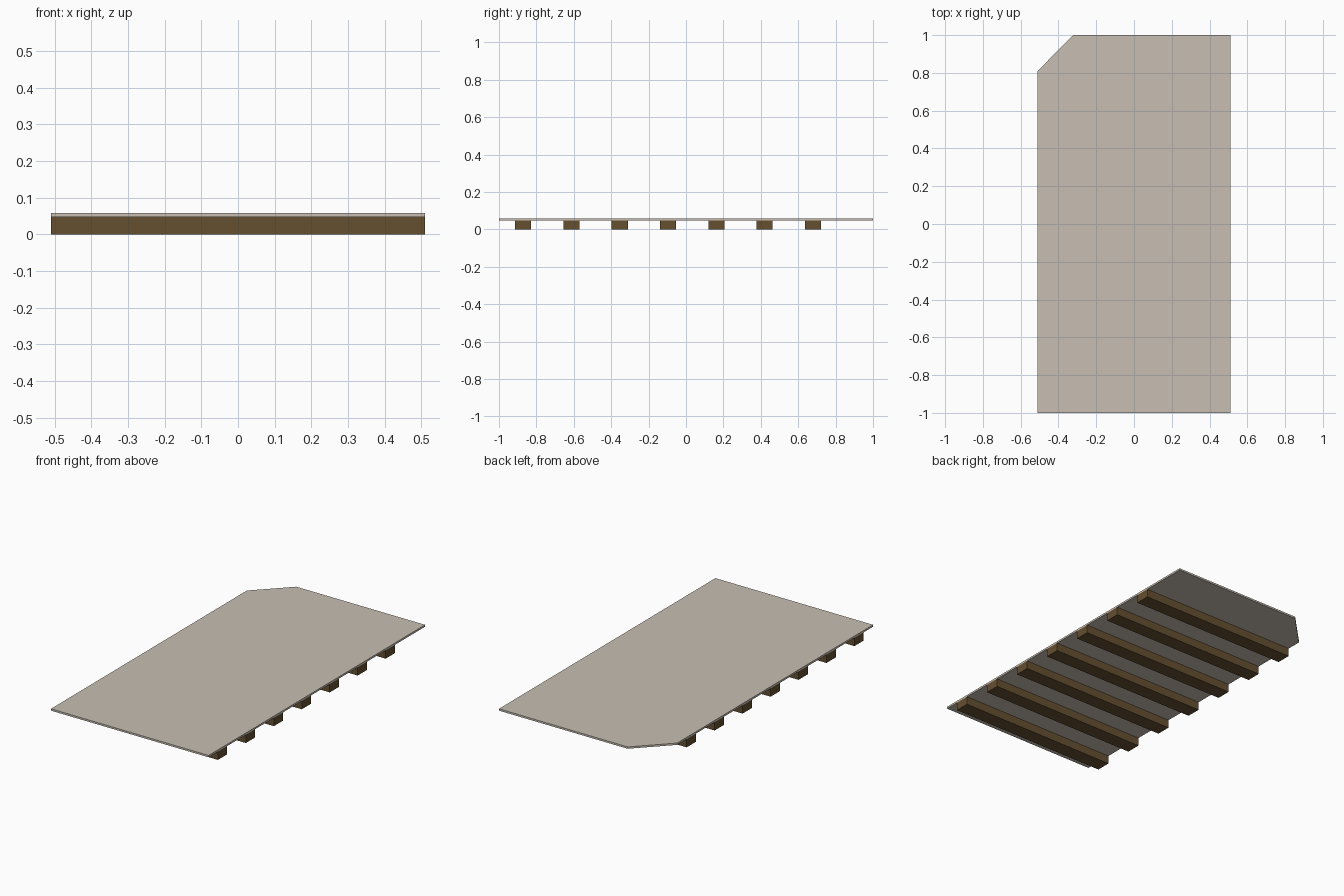
import bpy, bmesh

if "Cube" in bpy.data.objects:
    bpy.data.objects.remove(bpy.data.objects["Cube"])

HALF_W, HALF_L = 0.51, 1.0
BATTEN_H, TOP_Z = 0.048, 0.059
BATTEN_W, FIRST_Y, PITCH, COUNT = 0.086, -0.871, 0.2583, 7


def material(name, rgb):
    m = bpy.data.materials.new(name)
    m.diffuse_color = (*rgb, 1)
    m.use_nodes = True
    m.node_tree.nodes["Principled BSDF"].inputs["Base Color"].default_value = m.diffuse_color
    return m


def prism(name, outline, z0, z1, mat):
    """Extrude a flat xy outline from z0 up to z1."""
    bm = bmesh.new()
    face = bm.faces.new([bm.verts.new((x, y, z0)) for x, y in outline])
    up = bmesh.ops.extrude_face_region(bm, geom=[face])["geom"]
    verts = [v for v in up if isinstance(v, bmesh.types.BMVert)]
    bmesh.ops.translate(bm, verts=verts, vec=(0, 0, z1 - z0))
    bmesh.ops.recalc_face_normals(bm, faces=bm.faces)
    mesh = bpy.data.meshes.new(name)
    bm.to_mesh(mesh)
    bm.free()
    mesh.materials.append(mat)
    obj = bpy.data.objects.new(name, mesh)
    bpy.context.collection.objects.link(obj)
    return obj


sheet_mat = material("pale_board", (0.58, 0.52, 0.45))
wood_mat = material("dark_wood", (0.13, 0.08, 0.03))

# Thin board with one clipped corner
prism("board", [(-HALF_W, -HALF_L), (HALF_W, -HALF_L), (HALF_W, HALF_L),
                (-0.323, HALF_L), (-HALF_W, 0.81)], BATTEN_H, TOP_Z, sheet_mat)

# Evenly spaced cross battens underneath
for i in range(COUNT):
    y = FIRST_Y + i * PITCH
    a, b = y - BATTEN_W / 2, y + BATTEN_W / 2
    prism(f"batten_{i + 1}", [(-HALF_W, a), (HALF_W, a), (HALF_W, b), (-HALF_W, b)],
          0, BATTEN_H, wood_mat)
